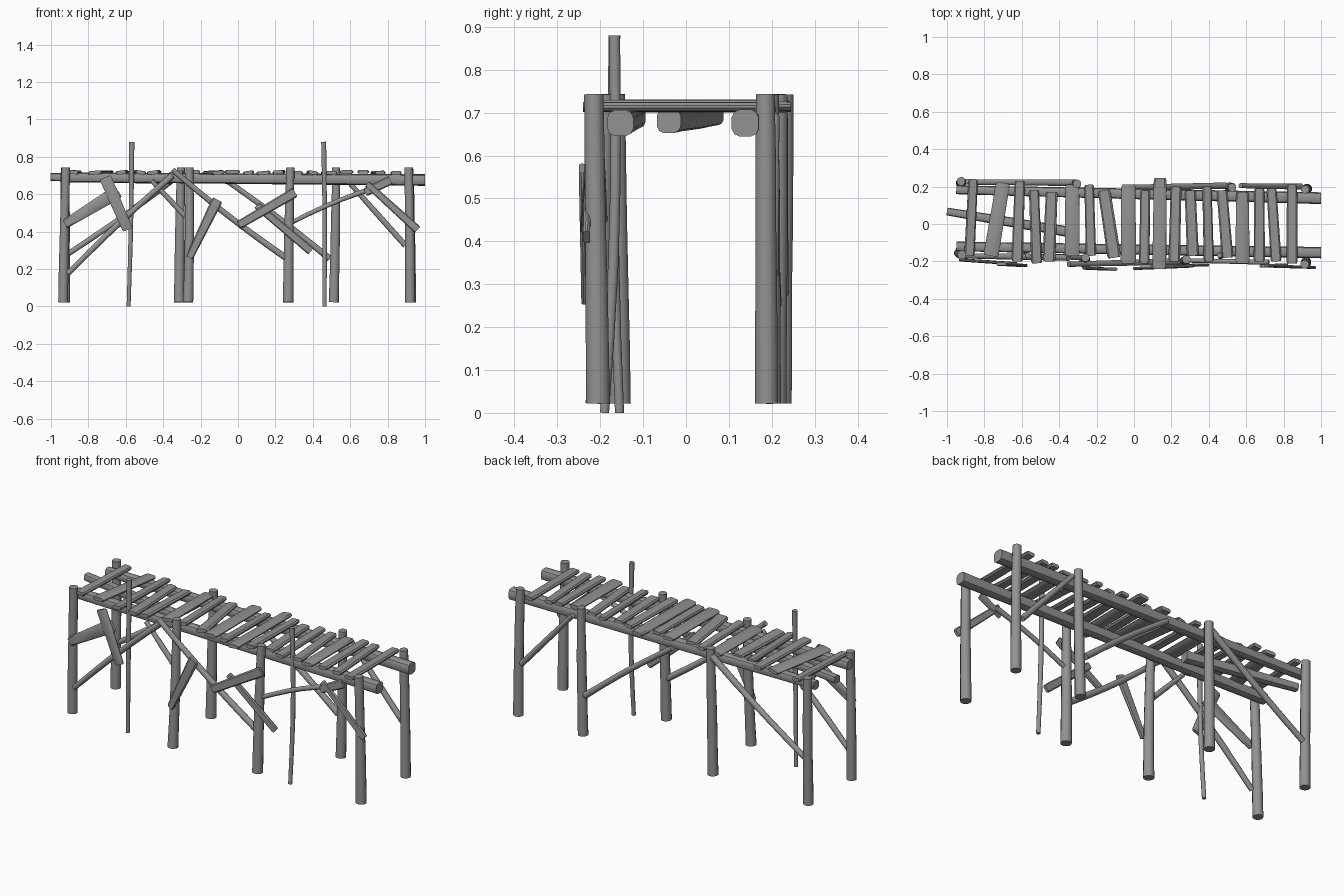
import bpy, bmesh, math, random
from mathutils import Vector

if "Cube" in bpy.data.objects:
    bpy.data.objects.remove(bpy.data.objects["Cube"])

random.seed(4)

# dark grey timber
WOOD = bpy.data.materials.new("dark_timber")
WOOD.diffuse_color = (.29, .29, .29, 1)
WOOD.use_nodes = True
WOOD.node_tree.nodes["Principled BSDF"].inputs["Base Color"].default_value = WOOD.diffuse_color


def finish(name, bm):
    bmesh.ops.recalc_face_normals(bm, faces=bm.faces)
    me = bpy.data.meshes.new(name)
    bm.to_mesh(me)
    bm.free()
    me.materials.append(WOOD)
    ob = bpy.data.objects.new(name, me)
    bpy.context.collection.objects.link(ob)
    bpy.context.view_layer.objects.active = ob
    ob.select_set(True)
    bpy.ops.object.shade_smooth_by_angle(angle=math.radians(38))
    ob.select_set(False)
    return ob


def sweep(name, pts, widths, section, normal):
    """Loft a unit section along points; normal is the section's thin direction."""
    bm = bmesh.new()
    pts = [Vector(p) for p in pts]
    rings = []
    for i, p in enumerate(pts):
        d = (pts[min(i + 1, len(pts) - 1)] - pts[max(i - 1, 0)]).normalized()
        side = d.cross(Vector(normal)).normalized()
        up = side.cross(d)
        w, t = widths[i]
        rings.append([bm.verts.new(p + side * a * w + up * b * t) for a, b in section])
    n = len(section)
    for r, s in zip(rings, rings[1:]):
        for i in range(n):
            bm.faces.new((r[i], r[(i + 1) % n], s[(i + 1) % n], s[i]))
    bm.faces.new(rings[0])
    bm.faces.new(rings[-1])
    return finish(name, bm)


def super_round(n, power):
    """Unit circle squared off by power (1 = round, smaller = squarer)."""
    f = lambda v: math.copysign(abs(v) ** power, v)
    return [(f(math.cos(math.tau * (i + .5) / n)), f(math.sin(math.tau * (i + .5) / n)))
            for i in range(n)]


ROUND = super_round(12, 1)
HEWN = super_round(12, .65)
SLAB = [(1, -.3), (1, .3), (.75, 1), (-.75, 1), (-1, .3), (-1, -.3), (-.75, -1), (.75, -1)]


def log(name, a, b, ra, rb=None, bow=(0, 0, 0), normal=(0, 1, 0), section=ROUND, steps=5):
    rb = rb or ra
    a, b, bow = Vector(a), Vector(b), Vector(bow)
    ts = [i / steps for i in range(steps + 1)]
    pts = [a.lerp(b, t) + bow * math.sin(math.pi * t) for t in ts]
    rs = [(ra + (rb - ra) * t) * random.uniform(.96, 1.04) for t in ts]
    return sweep(name, pts, [(r, r) for r in rs], section, normal)


def slab(name, a, b, wa, wb, thick, normal):
    a, b = Vector(a), Vector(b)
    ts = (0, .03, .5, .97, 1)
    ws = [wa * .85, wa, (wa + wb) / 2, wb, wb * .85]
    return sweep(name, [a.lerp(b, t) for t in ts], [(w / 2, thick / 2) for w in ws], SLAB, normal)


# posts: bottom x, y, top x, y
FRONT = [(-.935, -.155, -.92, -.165), (-.267, -.205, -.26, -.18),
         (.268, -.206, .28, -.19), (.92, -.205, .912, -.215)]
BACK = [(-.925, .22, -.925, .228), (-.315, .207, -.305, .215),
        (.512, .195, .525, .195), (.925, .188, .915, .185)]
for label, row in (("front_post", FRONT), ("back_post", BACK)):
    for x0, y0, x1, y1 in row:
        log(label, (x0, y0, .022), (x1, y1, .743), .028, .023,
            (random.uniform(-.004, .006), 0, 0))

# tall mooring poles
log("mooring_pole", (-.585, -.155, 0), (-.568, -.167, .88), .011, .014, (.004, -.008, 0))
log("mooring_pole", (.462, -.19, 0), (.458, -.167, .88), .011, .014, (.004, .012, 0))

# beams under the deck
log("front_beam", (-.95, -.12, .69), (1, -.153, .676), .026, .031, (0, 0, 0), (0, 0, 1), HEWN)
log("back_beam", (-.95, .183, .69), (1, .138, .676), .025, .031, (0, 0, 0), (0, 0, 1), HEWN)
log("short_beam", (-1, .067, .692), (-.36, -.04, .681), .022, .028, (0, 0, 0), (0, 0, 1), HEWN)

# deck planks: back x, front x, back y, front y, width
PLANKS = [
    (-.86, -.88, .24, -.17, .055), (-.70, -.765, .22, -.17, .08),
    (-.61, -.625, .23, -.20, .06), (-.535, -.52, .18, -.21, .058),
    (-.44, -.455, .17, -.20, .068), (-.33, -.33, .21, -.17, .08),
    (-.24, -.23, .21, -.17, .055), (-.16, -.105, .18, -.18, .072),
    (-.03, -.03, .21, -.21, .082), (.06, .055, .18, -.21, .056),
    (.14, .135, .245, -.24, .074), (.225, .215, .20, -.20, .062),
    (.30, .315, .18, -.17, .064), (.39, .40, .20, -.20, .054),
    (.47, .50, .18, -.18, .062), (.58, .58, .17, -.21, .075),
    (.67, .67, .19, -.20, .06), (.735, .76, .19, -.20, .058),
    (.845, .845, .21, -.21, .06)]
for xb, xf, yb, yf, w in PLANKS:
    z = .716 + random.uniform(-.003, .004)
    tilt = random.uniform(-.14, .14)
    slab("deck_plank", (xf, yf, z), (xb, yb, z), w, w * .92, .02, (tilt, 0, 1))

# broad bracing boards on the front: x, z, x, z, y, y, widths
BOARDS = [
    (-.925, .44, -.64, .615, -.192, -.212, .05, .075),
    (-.71, .69, -.59, .41, -.215, -.222, .065, .055),
    (-.11, .57, -.26, .26, -.242, -.236, .06, .04),
    (.005, .435, .305, .61, -.238, -.225, .045, .055),
    (.10, .54, .39, .295, -.228, -.218, .04, .045),
    (.69, .655, .96, .41, -.224, -.232, .035, .045),
    (.68, .61, .815, .675, -.224, -.218, .045, .05)]
for x0, z0, x1, z1, y0, y1, wa, wb in BOARDS:
    slab("front_board", (x0, y0, z0), (x1, y1, z1), wa, wb, .016, (0, 1, 0))

# slim round braces between the posts
BRACES = [
    ("front_brace", (-.91, -.17, .175), (-.35, -.18, .70), .016, (0, 0, .012)),
    ("front_brace", (-.46, -.17, .67), (-.28, -.18, .48), .014, (0, 0, 0)),
    ("front_brace", (-.35, -.215, .73), (.27, -.2, .25), .016, (0, 0, -.015)),
    ("front_brace", (.29, -.195, .45), (.72, -.205, .63), .013, (0, 0, .012)),
    ("back_brace", (-.91, .225, .28), (-.32, .22, .70), .016, (0, 0, -.01)),
    ("back_brace", (-.05, .195, .665), (.49, .205, .255), .016, (0, 0, .01)),
    ("back_brace", (.57, .205, .69), (.895, .20, .325), .015, (0, 0, 0))]
for name, a, b, r, bow in BRACES:
    log(name, a, b, r * .9, r * 1.1, bow)
